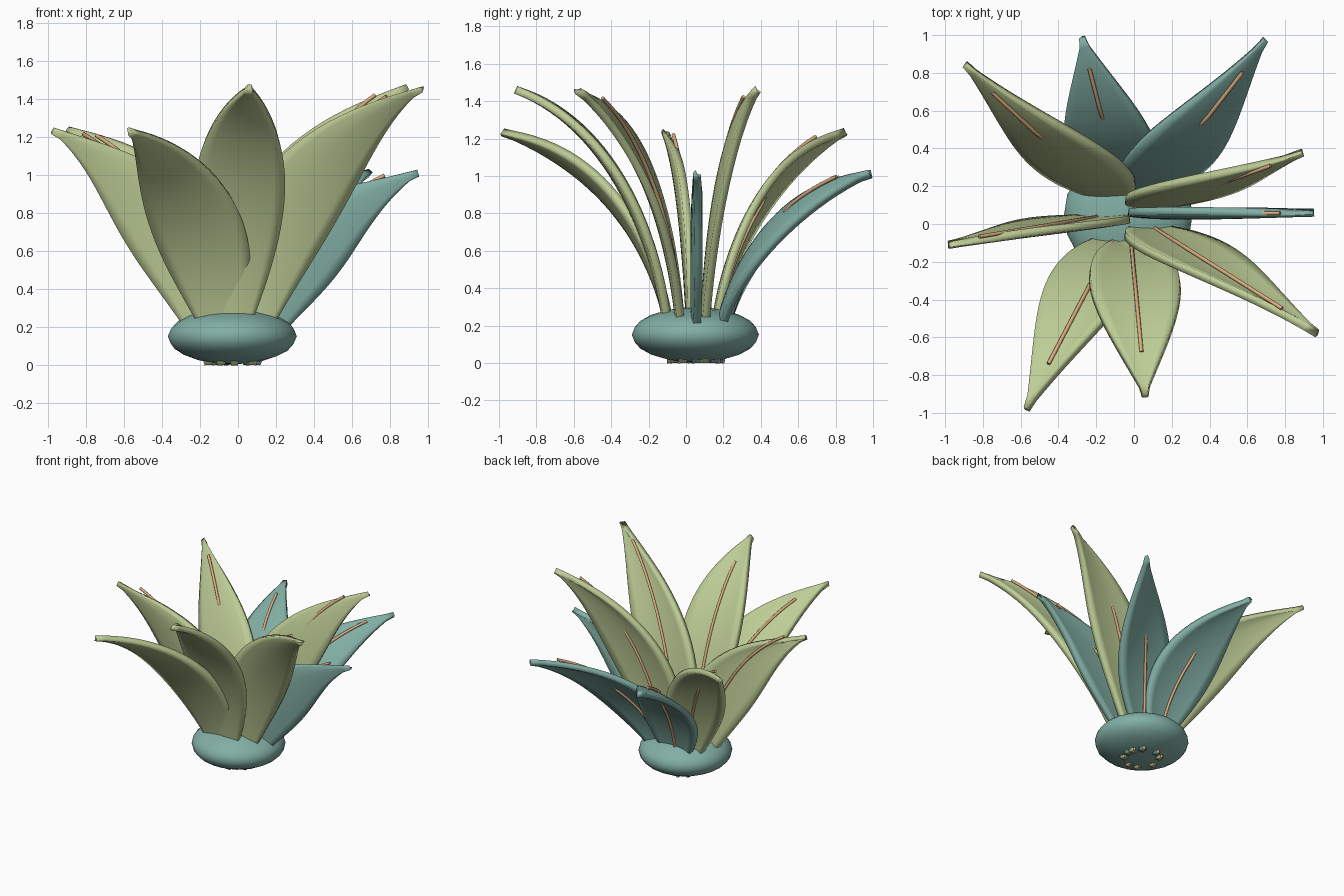
import bpy, bmesh, math
from mathutils import Vector

if "Cube" in bpy.data.objects:
    bpy.data.objects.remove(bpy.data.objects["Cube"])

CENTRE = Vector((-0.03, 0.05, 0))
UP = Vector((0, 0, 1))
STEPS = 28          # rows along a leaf
ACROSS = 8          # columns across a leaf
HALF_WIDTH = 0.24


def material(name, srgb):
    lin = [((c / 255 + 0.055) / 1.055) ** 2.4 for c in srgb]
    mat = bpy.data.materials.new(name)
    mat.use_nodes = True
    mat.diffuse_color = (*lin, 1)
    mat.node_tree.nodes["Principled BSDF"].inputs["Base Color"].default_value = (*lin, 1)
    return mat


green = material("pale_green", (190, 205, 150))
teal = material("blue_green", (130, 175, 165))
tan = material("tan_rib", (220, 174, 128))


def smooth(obj, angle=40):
    bpy.ops.object.select_all(action="DESELECT")
    obj.select_set(True)
    bpy.context.view_layer.objects.active = obj
    bpy.ops.object.shade_smooth_by_angle(angle=math.radians(angle))


def add_mesh(name, bm, mat):
    mesh = bpy.data.meshes.new(name)
    bm.to_mesh(mesh)
    bm.free()
    mesh.materials.append(mat)
    obj = bpy.data.objects.new(name, mesh)
    bpy.context.collection.objects.link(obj)
    return obj


class Stem:
    """Arching centre line of a leaf, leaning towards its tip."""

    def __init__(self, x, y, height):
        lean = Vector((x, y, 0)) - CENTRE
        reach = lean.length
        self.out = lean.normalized()
        self.side = UP.cross(self.out)
        self.points = [(0.13, 0), (0.17, 0.45 * height),
                       (0.13 + 0.4 * (reach - 0.13), 0.88 * height), (reach, height)]

    def frame(self, t):
        a, b, c, d = [Vector(p) for p in self.points]
        s = 1 - t
        p = a * s**3 + b * 3 * s * s * t + c * 3 * s * t * t + d * t**3
        v = ((b - a) * s * s + (c - b) * 2 * s * t + (d - c) * t * t).normalized()
        pos = CENTRE + self.out * p.x + UP * p.y
        tangent = self.out * v.x + UP * v.y
        under = self.out * v.y - UP * v.x
        # every blade starts with its width along x and follows the bend untwisted
        width = under * self.out.x + self.side * self.side.x
        return pos, under, width, tangent.cross(width)


def make_blade(name, stem, mat):
    bm = bmesh.new()
    lean = stem.out.x
    rows = []
    for i in range(STEPS + 1):
        t = i / STEPS
        pos, under, width, normal = stem.frame(t)
        half = max(HALF_WIDTH * math.sin(math.pi * t), 0.014)
        # the inner edge is full near the base and narrows towards the tip
        inner = 1 + abs(lean) * (0.72 - 1.68 * t)
        outer = 1 - 0.1 * abs(lean) * t
        row = []
        for j in range(ACROSS + 1):
            u = 2 * j / ACROSS - 1
            trim = inner if u * lean < 0 else outer
            cup = 0.1 * half * (u * u - 0.4)
            row.append(bm.verts.new(pos + width * (u * half * trim) + normal * cup))
        rows.append(row)
    for r0, r1 in zip(rows, rows[1:]):
        for j in range(ACROSS):
            bm.faces.new((r0[j], r0[j + 1], r1[j + 1], r1[j]))
    obj = add_mesh(name, bm, mat)
    solid = obj.modifiers.new("thickness", "SOLIDIFY")
    solid.thickness = 0.042
    solid.offset = 0
    smooth(obj)


def make_rib(name, stem):
    curve = bpy.data.curves.new(name, "CURVE")
    curve.dimensions = "3D"
    curve.bevel_depth = 0.0105
    curve.bevel_resolution = 2
    curve.use_fill_caps = True
    line = curve.splines.new("POLY")
    line.points.add(STEPS)
    front = stem.out.y < 0
    sideways = stem.out.x**2
    end = 0.84 + 0.06 * sideways if front else 0.89
    for i, point in enumerate(line.points):
        t = end * i / STEPS
        pos, under, width, normal = stem.frame(t)
        # ribs lie inside the front leaves and cross through the rear ones
        if front:
            lift = 0.016
        else:
            lift = -max(-0.02, min(0.036 * abs(stem.out.y), 0.01 + 0.4 * (t - 0.645)))
        rise = 0.055 * sideways * t * t
        point.co = (*(pos + normal * lift - under * rise), 1)
    curve.materials.append(tan)
    bpy.context.collection.objects.link(bpy.data.objects.new(name, curve))


# Squashed round base
bm = bmesh.new()
bmesh.ops.create_icosphere(bm, subdivisions=3, radius=1)
for v in bm.verts:
    v.co = CENTRE + Vector((v.co.x * 0.34, v.co.y * 0.34, 0.151 + v.co.z * 0.148))
smooth(add_mesh("base", bm, teal), 60)

# Leaves by tip position: tall and medium green ones, short blue-green ones
LEAVES = {
    "tall_leaf": (green, 1.46, [(0.89, 0.38), (0.97, -0.58), (0.06, -0.91)]),
    "medium_leaf": (green, 1.235, [(-0.89, 0.85), (-0.57, -0.98), (-0.98, -0.11)]),
    "short_leaf": (teal, 1.01, [(-0.27, 0.99), (0.69, 0.98), (0.95, 0.06)]),
}
for kind, (mat, height, tips) in LEAVES.items():
    for n, (x, y) in enumerate(tips, 1):
        stem = Stem(x, y, height)
        make_blade(f"{kind}_{n}", stem, mat)
        make_rib(f"{kind}_rib_{n}", stem)
